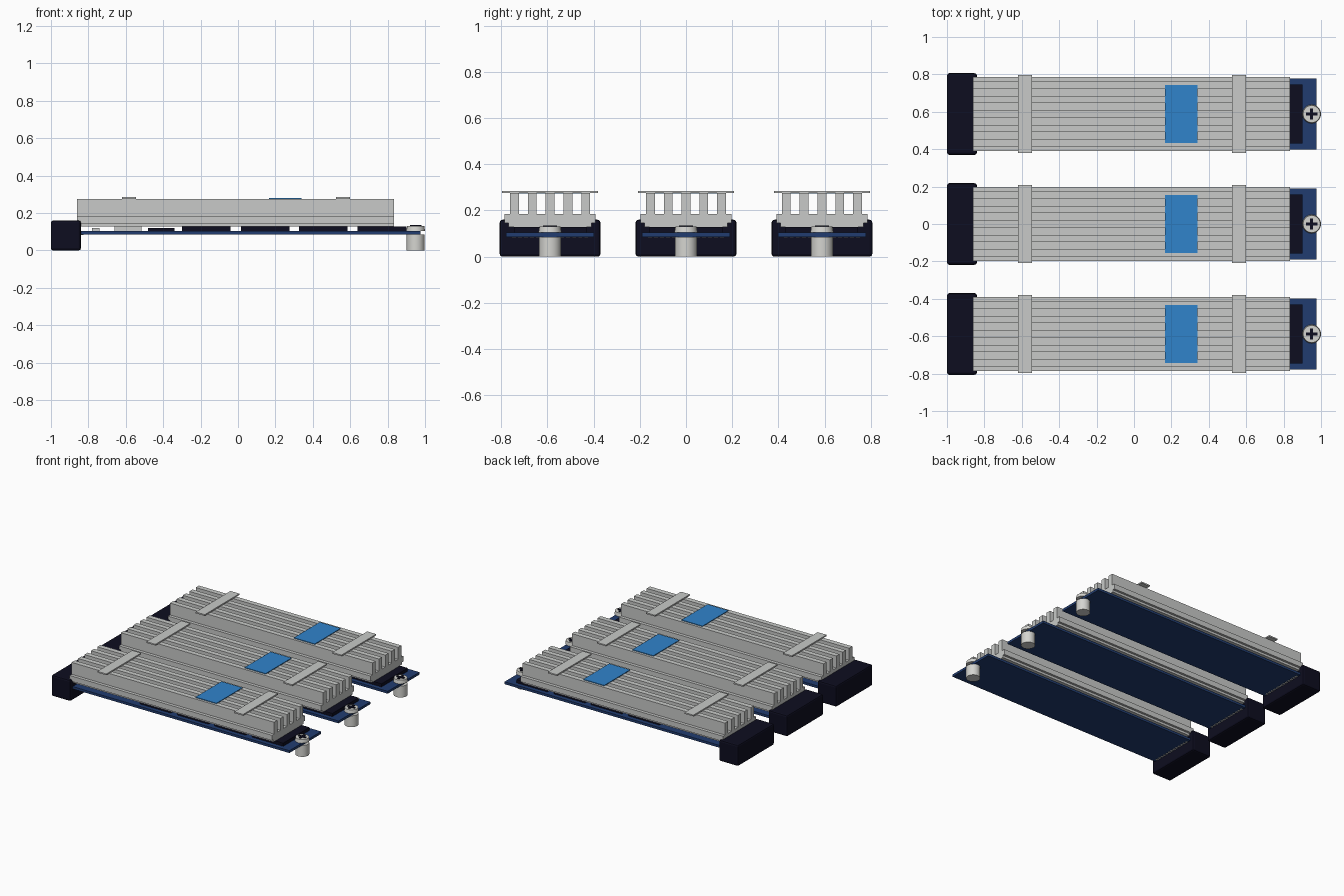
import bpy, bmesh
from mathutils import Matrix, Vector

cube = bpy.data.objects.get("Cube")
if cube:
    bpy.data.objects.remove(cube, do_unlink=True)


def material(name, r, g, b):
    m = bpy.data.materials.new(name)
    m.use_nodes = True
    m.diffuse_color = (r, g, b, 1)
    m.node_tree.nodes["Principled BSDF"].inputs["Base Color"].default_value = (r, g, b, 1)
    return m


ALUMINIUM = material("brushed aluminium", 0.58, 0.59, 0.58)
STEEL = material("bright steel", 0.66, 0.66, 0.63)
BOARD = material("board blue", 0.015, 0.045, 0.16)
BLACK = material("blue black plastic", 0.004, 0.004, 0.014)
LABEL = material("label blue", 0.03, 0.23, 0.6)


def finish(bm, name, mat):
    bmesh.ops.recalc_face_normals(bm, faces=bm.faces)
    mesh = bpy.data.meshes.new(name)
    bm.to_mesh(mesh)
    bm.free()
    mesh.materials.append(mat)
    obj = bpy.data.objects.new(name, mesh)
    bpy.context.collection.objects.link(obj)
    return obj


def add_box(bm, x, y, z):
    """Add a box given its (low, high) range on each axis."""
    lo, hi = (Vector(v) for v in zip(x, y, z))
    size = Matrix.Diagonal((*(hi - lo), 1))
    bmesh.ops.create_cube(bm, size=1, matrix=Matrix.Translation((lo + hi) / 2) @ size)


def boxes(name, mat, ranges, bevel=0):
    bm = bmesh.new()
    for r in ranges:
        add_box(bm, *r)
    obj = finish(bm, name, mat)
    if bevel:
        mod = obj.modifiers.new("Bevel", 'BEVEL')
        mod.width, mod.segments = bevel, 2
    return obj


def cylinder(name, mat, x, y, z, r1, r2):
    bm = bmesh.new()
    bmesh.ops.create_cone(bm, cap_ends=True, segments=32, radius1=r1, radius2=r2,
                          depth=z[1] - z[0],
                          matrix=Matrix.Translation((x, y, sum(z) / 2)))
    obj = finish(bm, name, mat)
    bpy.ops.object.select_all(action='DESELECT')
    obj.select_set(True)
    bpy.context.view_layer.objects.active = obj
    bpy.ops.object.shade_smooth_by_angle()
    return obj


def heatsink(name, y):
    """Extrude a comb outline: stepped base with five upright fins."""
    pts = [(-0.197, 0.185), (-0.197, 0.145), (-0.18, 0.145), (-0.18, 0.128),
           (0.18, 0.128), (0.18, 0.145), (0.197, 0.145), (0.197, 0.185)]
    for i in range(2, -3, -1):
        c = i * 0.077
        pts += [(c + 0.019, 0.185), (c + 0.019, 0.275),
                (c - 0.019, 0.275), (c - 0.019, 0.185)]
    bm = bmesh.new()
    face = bm.faces.new([bm.verts.new((-0.86, y + p, z)) for p, z in pts])
    out = bmesh.ops.extrude_face_region(bm, geom=[face])["geom"]
    bmesh.ops.translate(bm, vec=(1.695, 0, 0),
                        verts=[v for v in out if isinstance(v, bmesh.types.BMVert)])
    return finish(bm, name, ALUMINIUM)


def module(side, y):
    def span(half):
        return (y - half, y + half)

    # Socket and circuit board
    boxes(side + "_socket", BLACK, [((-1, -0.84), span(0.218), (0, 0.16))], 0.012)
    boxes(side + "_board", BOARD, [((-0.85, 0.975), span(0.19), (0.086, 0.104))])

    # Memory chips and small controller
    chips = [((x, x + 0.26), span(0.157), (0.104, 0.128))
             for x in (-0.3, 0.015, 0.325, 0.64)]
    chips.append(((-0.48, -0.34), span(0.08), (0.104, 0.12)))
    boxes(side + "_memory_chips", BLACK, chips)
    boxes(side + "_controller", ALUMINIUM, [((-0.66, -0.515), span(0.08), (0.104, 0.128))])
    boxes(side + "_small_parts", ALUMINIUM,
          [((-0.78, -0.74), span_c, (0.104, 0.12))
           for span_c in ((y - 0.12, y - 0.08), (y + 0.08, y + 0.12))])

    # Edge contacts on the underside
    boxes(side + "_contacts", ALUMINIUM,
          [((-0.84, -0.825), (y + i * 0.026 - 0.008, y + i * 0.026 + 0.008), (0.083, 0.087))
           for i in range(-6, 7)])

    # Heatsink, retaining straps and label
    heatsink(side + "_heatsink", y)
    boxes(side + "_straps", ALUMINIUM,
          [((x, x + 0.075), span(0.208), (0.275, 0.285)) for x in (-0.62, 0.525)])
    boxes(side + "_label", LABEL, [((0.165, 0.34), span(0.155), (0.274, 0.28))])

    # Standoff, screw and cross recess
    cylinder(side + "_standoff", STEEL, 0.95, y, (0, 0.086), 0.048, 0.048)
    cylinder(side + "_screw_head", STEEL, 0.95, y, (0.104, 0.13), 0.05, 0.046)
    boxes(side + "_screw_cross", BLACK,
          [((0.95 - a, 0.95 + a), span(b), (0.128, 0.135))
           for a, b in ((0.03, 0.008), (0.008, 0.03))])


for side, y in (("front", -0.588), ("middle", 0), ("back", 0.588)):
    module(side, y)
